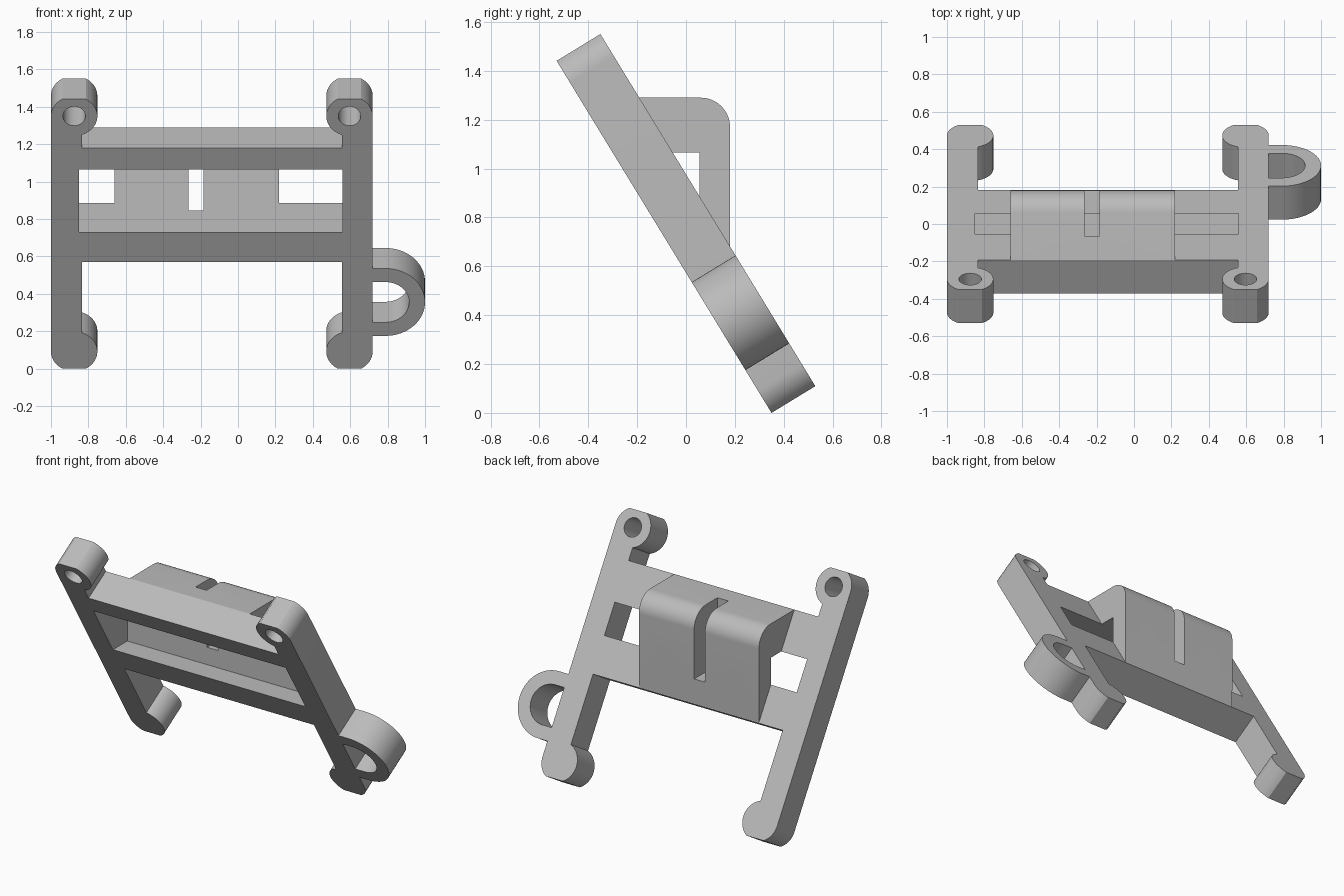
import bpy, bmesh
from math import sin, cos, asin, acos, pi, radians
from mathutils import Matrix, Vector

cube = bpy.data.objects.get("Cube")
if cube:
    bpy.data.objects.remove(cube, do_unlink=True)

grey = bpy.data.materials.new("plain grey")
grey.use_nodes = True
COLOUR = (0.5, 0.5, 0.5, 1)
grey.diffuse_color = COLOUR
grey.node_tree.nodes["Principled BSDF"].inputs["Base Color"].default_value = COLOUR


def axes(a, b, c, origin=(0, 0, 0)):
    """Matrix that sends profile axes a, b and the extrusion axis c into space."""
    m = Matrix((a, b, c)).transposed().to_4x4()
    m.translation = Vector(origin)
    return m


X, Y, Z = (1, 0, 0), (0, 1, 0), (0, 0, 1)
TILT = radians(31.4)
LENGTH, THICK = 1.688, 0.21
# Leaning plane: x across, u up the slope, v through the thickness
SLOPE = axes(X, (0, -sin(TILT), cos(TILT)), (0, cos(TILT), sin(TILT)), (0, 0.35, 0))
SIDE = axes(Y, Z, X)
FRONT = axes(X, Z, Y)


def prism(name, points, start, end, matrix):
    """Extrude a closed profile from start to end along the third axis."""
    bm = bmesh.new()
    base = bm.faces.new([bm.verts.new((p[0], p[1], start)) for p in points])
    top = bmesh.ops.extrude_face_region(bm, geom=[base])["geom"]
    bmesh.ops.translate(bm, vec=(0, 0, end - start),
                        verts=[g for g in top if isinstance(g, bmesh.types.BMVert)])
    bm.transform(matrix)
    bmesh.ops.recalc_face_normals(bm, faces=bm.faces)
    mesh = bpy.data.meshes.new(name)
    bm.to_mesh(mesh)
    bm.free()
    mesh.materials.append(grey)
    obj = bpy.data.objects.new(name, mesh)
    bpy.context.collection.objects.link(obj)
    return obj


def rect(x0, x1, y0, y1):
    return [(x0, y0), (x1, y0), (x1, y1), (x0, y1)]


def arc(cx, cy, r, a0, a1, n):
    return [(cx + r * cos(a0 + (a1 - a0) * i / n), cy + r * sin(a0 + (a1 - a0) * i / n))
            for i in range(n + 1)]


def circle(cx, cy, r):
    return arc(cx, cy, r, 0, 2 * pi, 48)[:-1]


def combine(target, tool, operation):
    mod = target.modifiers.new(operation.lower(), "BOOLEAN")
    mod.operation, mod.object, mod.solver = operation, tool, "EXACT"
    bpy.context.view_layer.objects.active = target
    bpy.ops.object.modifier_apply(modifier=mod.name)
    bpy.data.objects.remove(tool, do_unlink=True)


# Post outline: straight bar with a flattened round boss at each end
BOSS, POST, REACH = 0.124, 0.165, 0.737
HALF = LENGTH / 2
flat = asin((HALF - REACH) / BOSS)
inner = -acos((POST - BOSS) / BOSS)
end = arc(BOSS, REACH, BOSS, inner, flat, 20) + arc(BOSS, REACH, BOSS, pi - flat, pi, 10)
outline = end + [(x, -y) for x, y in reversed(end)]


def post(name, edge, side):
    points = [(edge + side * x, HALF + y) for x, y in outline]
    obj = prism(name, points, 0, THICK, SLOPE)
    for u in (HALF - REACH, HALF + REACH):
        hole = prism("bolt_hole", circle(edge + side * BOSS, u, 0.06), -0.1, THICK + 0.1, SLOPE)
        combine(obj, hole, "DIFFERENCE")
    return obj


# Frame: two posts and a leaning panel between them
frame = post("frame", -1, 1)
combine(frame, post("left_post", 0.72, -1), "UNION")
BAR_LOW, BAR_HIGH = 0.668, 1.383
panel = prism("panel", rect(-0.9, 0.62, BAR_LOW, BAR_HIGH), 0, THICK, SLOPE)
combine(frame, panel, "UNION")

# Upright bracket with a rounded top, rooted inside the panel
corner = SLOPE @ Vector((0, BAR_HIGH, THICK))
root_high = SLOPE @ Vector((0, 1.3, 0.1))
root_low = SLOPE @ Vector((0, 0.72, 0.1))
foot = SLOPE @ Vector((0, BAR_LOW + 0.004, THICK))
profile = [corner.yz, root_high.yz, root_low.yz, foot.yz]
profile += arc(0.06, corner.z - 0.12, 0.12, 0, pi / 2, 16)
combine(frame, prism("bracket", profile, -0.66, 0.22, SIDE), "UNION")

# Window through the panel, slot in the bracket and two round holes
combine(frame, prism("window", rect(-0.85, 0.56, 0.73, 1.065), -0.7, 0.055, FRONT), "DIFFERENCE")
combine(frame, prism("slot", rect(-0.265, -0.185, 0.845, 1.5), -0.065, 0.4, FRONT), "DIFFERENCE")
for x in (-0.435, -0.013):
    combine(frame, prism("round_hole", circle(x, 0.88, 0.072), 0, 0.4, FRONT), "DIFFERENCE")

# Side loop on the left post
LOOP_X, LOOP_U = 0.789, 0.416
loop = [(0.7, LOOP_U - 0.211)] + arc(LOOP_X, LOOP_U, 0.211, -pi / 2, pi / 2, 32)
loop += [(0.7, LOOP_U + 0.211), (0.7, LOOP_U + 0.126)]
loop += arc(LOOP_X, LOOP_U, 0.126, pi / 2, -pi / 2, 32) + [(0.7, LOOP_U - 0.126)]
combine(frame, prism("side_loop", loop, 0, THICK, SLOPE), "UNION")

# Smooth the curved walls, keep the edges sharp
bpy.ops.object.select_all(action="DESELECT")
frame.select_set(True)
bpy.context.view_layer.objects.active = frame
bpy.ops.object.shade_smooth_by_angle(angle=radians(30))
